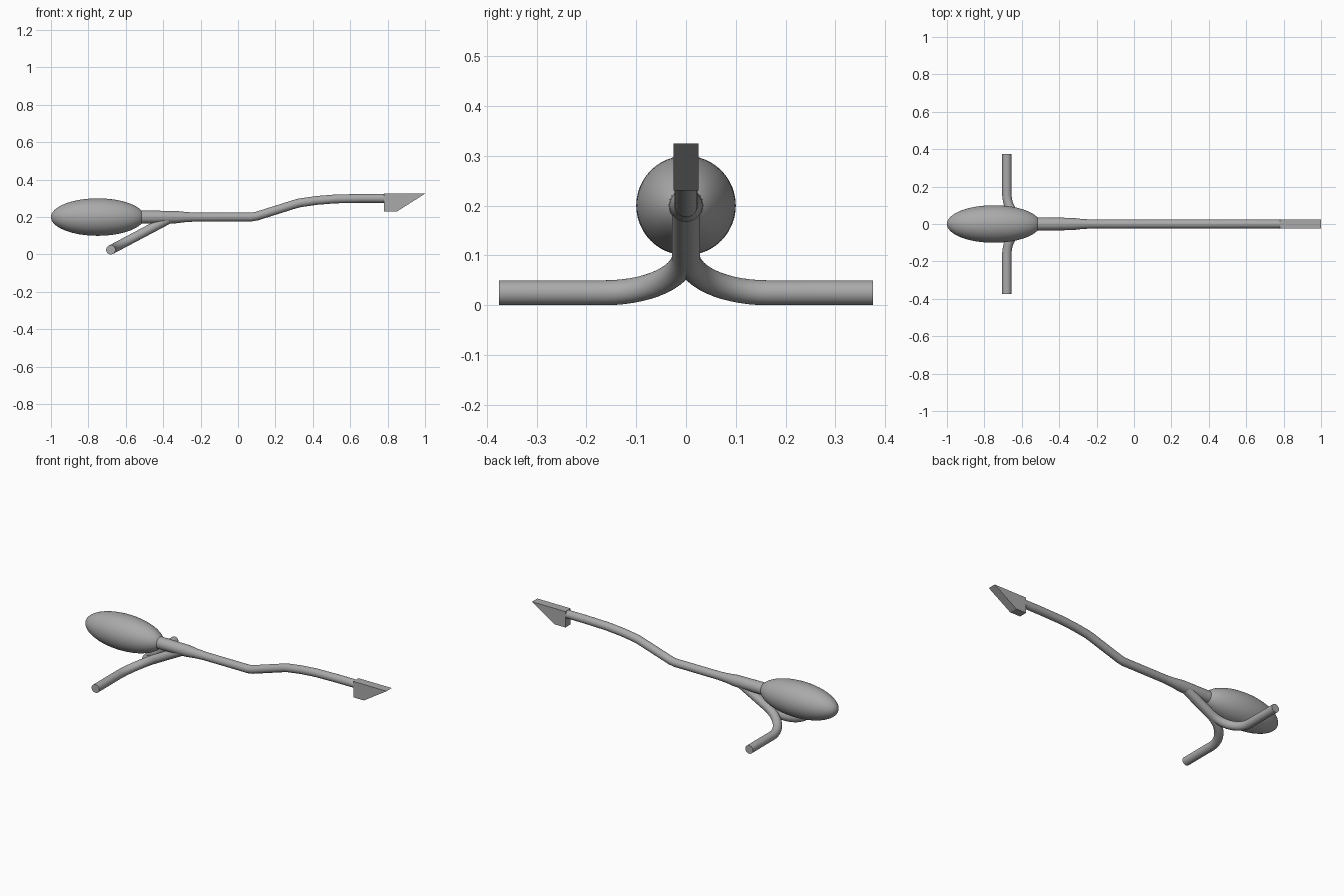
import bpy, bmesh, math
from mathutils import Vector

cube = bpy.data.objects.get("Cube")
if cube:
    bpy.data.objects.remove(cube, do_unlink=True)

grey = bpy.data.materials.new("plain grey")
grey.use_nodes = True
grey.diffuse_color = (0.4, 0.4, 0.4, 1)
grey.node_tree.nodes["Principled BSDF"].inputs["Base Color"].default_value = (0.4, 0.4, 0.4, 1)


def finish(name, bm, smooth=True):
    bmesh.ops.recalc_face_normals(bm, faces=bm.faces)
    mesh = bpy.data.meshes.new(name)
    bm.to_mesh(mesh)
    bm.free()
    mesh.materials.append(grey)
    obj = bpy.data.objects.new(name, mesh)
    bpy.context.collection.objects.link(obj)
    if smooth:
        bpy.ops.object.select_all(action="DESELECT")
        obj.select_set(True)
        bpy.context.view_layer.objects.active = obj
        bpy.ops.object.shade_smooth_by_angle(angle=math.radians(35))
    return obj


def tube(name, path, sides=32):
    """Sweep a circle along (point, radius) pairs and cap both ends."""
    bm = bmesh.new()
    points = [Vector(p) for p, r in path]
    last = len(points) - 1
    rings = []
    for i, (p, r) in enumerate(path):
        before = (points[i] - points[max(i - 1, 0)]).normalized()
        after = (points[min(i + 1, last)] - points[i]).normalized()
        tangent = (before + after).normalized()
        side = tangent.cross(Vector((0, 0, 1))).normalized()
        up = side.cross(tangent)
        rings.append([bm.verts.new(points[i] + r * (math.cos(a) * side + math.sin(a) * up))
                      for a in (math.tau * k / sides for k in range(sides))])
    for a, b in zip(rings, rings[1:]):
        for k in range(sides):
            n = (k + 1) % sides
            bm.faces.new((a[k], a[n], b[n], b[k]))
    bm.faces.new(rings[0])
    bm.faces.new(rings[-1])
    return finish(name, bm)


# Egg-shaped head
bm = bmesh.new()
bmesh.ops.create_uvsphere(bm, u_segments=48, v_segments=32, radius=1)
for v in bm.verts:
    v.co = (v.co.z * 0.25 - 0.75, v.co.x * 0.1, v.co.y * 0.1 + 0.2)
finish("head", bm)

# Collar behind the head, tapering into the shaft
tube("collar", [((-0.53, 0, 0.2), 0.035), ((-0.33, 0, 0.2), 0.033),
                ((-0.28, 0, 0.2), 0.027), ((-0.22, 0, 0.2), 0.0235)])

# Kinked shaft with a gently levelling rear section
shaft = [(-0.23, 0.2), (0.07, 0.2), (0.1, 0.205), (0.3, 0.268), (0.33, 0.276),
         (0.42, 0.289), (0.52, 0.297), (0.66, 0.3), (0.8, 0.3)]
tube("shaft", [((x, 0, z), 0.0235) for x, z in shaft])

# Bent legs lying in a sloping plane, one on each side
slope = math.atan(0.53)
bend = 0.16


def leg_point(along, y):
    return (-0.68 + along * math.cos(slope), y, 0.025 + along * math.sin(slope))


for name, s in (("left_leg", 1), ("right_leg", -1)):
    path = [(leg_point(0, s * 0.375), 0.025)]
    for i in range(15):
        a = math.pi / 2 * i / 14
        path.append((leg_point(bend * (1 - math.cos(a)), s * (bend + 0.003 - bend * math.sin(a))), 0.025))
    path.append((leg_point(0.365, s * 0.003), 0.025))
    tube(name, path)

# Flat-sided pointed tail
bm = bmesh.new()
outline = [(0.78, 0.325), (0.78, 0.23), (0.85, 0.23), (1, 0.325)]
base = bm.faces.new([bm.verts.new((x, -0.025, z)) for x, z in outline])
grown = bmesh.ops.extrude_face_region(bm, geom=[base])["geom"]
bmesh.ops.translate(bm, vec=(0, 0.05, 0), verts=[g for g in grown if isinstance(g, bmesh.types.BMVert)])
finish("tail_tip", bm, smooth=False)
